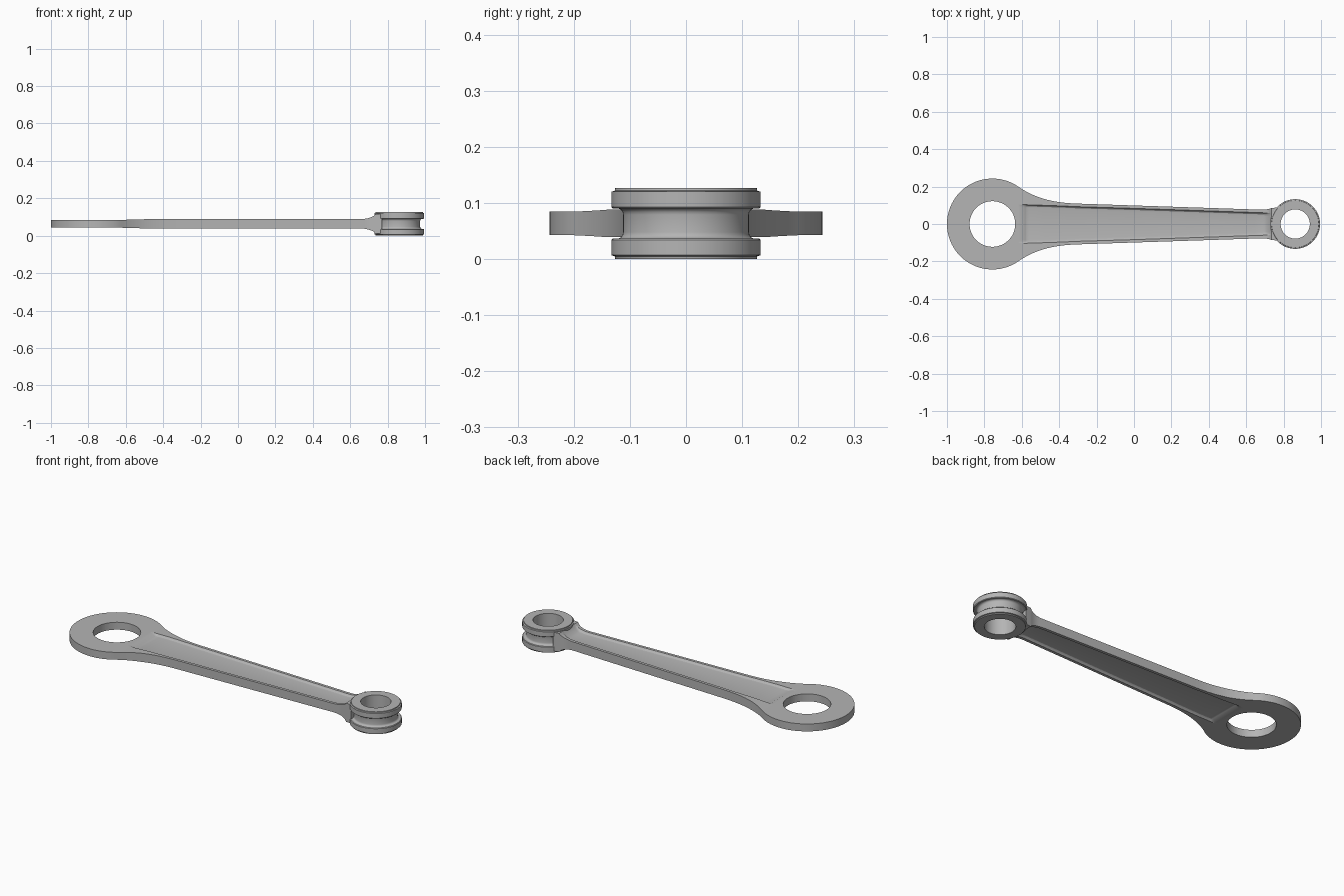
import bpy, bmesh
from math import sin, cos, pi, sqrt, radians

if "Cube" in bpy.data.objects:
    bpy.data.objects.remove(bpy.data.objects["Cube"])

MID = 0.0635                      # height of the symmetry plane
BIG_X, BIG_R, BIG_HOLE = -0.757, 0.243, 0.122
PIN_X, PIN_HOLE = 0.862, 0.078

steel = bpy.data.materials.new("light_grey_steel")
steel.use_nodes = True
GREY = (0.46, 0.46, 0.46, 1)
steel.diffuse_color = GREY
steel.node_tree.nodes["Principled BSDF"].inputs["Base Color"].default_value = GREY


def make_object(name, bm):
    bmesh.ops.recalc_face_normals(bm, faces=bm.faces)
    mesh = bpy.data.meshes.new(name)
    bm.to_mesh(mesh)
    bm.free()
    mesh.materials.append(steel)
    obj = bpy.data.objects.new(name, mesh)
    bpy.context.collection.objects.link(obj)
    return obj


def smooth(obj, angle):
    bpy.ops.object.select_all(action='DESELECT')
    obj.select_set(True)
    bpy.context.view_layer.objects.active = obj
    bpy.ops.object.shade_smooth_by_angle(angle=radians(angle))


def bridge(bm, rings, closed=False):
    count = len(rings[0])
    last = len(rings) if closed else len(rings) - 1
    for i in range(last):
        a, b = rings[i], rings[(i + 1) % len(rings)]
        for j in range(count):
            k = (j + 1) % count
            bm.faces.new((a[j], a[k], b[k], b[j]))


def ramp(x, x0, x1):
    return min(1, max(0, (x - x0) / (x1 - x0)))


def hermite(x, x0, x1, y0, y1, m0, m1):
    t, h = ramp(x, x0, x1), x1 - x0
    return ((2*t**3 - 3*t**2 + 1) * y0 + (t**3 - 2*t**2 + t) * h * m0
            + (3*t**2 - 2*t**3) * y1 + (t**3 - t**2) * h * m1)


def half_width(x):
    if x < -0.62:                 # round big end
        return sqrt(max(0, BIG_R**2 - (x - BIG_X)**2))
    if x < -0.3:                  # blend into the shank
        return hermite(x, -0.62, -0.3, 0.2, 0.109, -0.68, -0.033)
    return 0.109 - 0.033 * (x + 0.3) + 0.016 * ramp(x, 0.68, 0.75)**2


def half_height(x):
    flare = ramp(x, 0.645, 0.735)
    return 0.021 + 0.0035 * ramp(x, -0.62, -0.5) + 0.033 * (1 - sqrt(1 - flare**2 * 0.98))


def section(x):
    w, t = half_width(x), half_height(x)
    b = min(0.104 - 0.034 * (x + 0.6), 0.85 * w)
    d = 0.012 * ramp(x, -0.6, -0.575) * (1 - ramp(x, 0.70, 0.735))
    f = min(1, w / 0.06)
    side = [(w, t), (b, t), (b - 0.004*f, t - 0.55*d),
            (b - 0.009*f, t - 0.88*d), (b - 0.018*f, t - d)]
    top = side + [(-y, z) for y, z in reversed(side)]
    return top + [(y, -z) for y, z in reversed(top)]


# Big end and channelled shank, lofted along x
stations = [BIG_X - BIG_R * cos(radians(a)) for a in range(3, 123, 3)]
stations = [x for x in stations if x < -0.63]
stations += [-0.62 + 0.02 * i for i in range(17)] + [-0.575]
stations += [0.0, 0.3, 0.6] + [0.645 + 0.009 * i for i in range(11)] + [0.77]
bm = bmesh.new()
rings = [[bm.verts.new((x, y, MID + z)) for y, z in section(x)]
         for x in sorted(stations)]
bridge(bm, rings)
bm.faces.new(rings[0])
bm.faces.new(rings[-1])
shank = make_object("shank_and_big_end", bm)

# Bore through the big end
bm = bmesh.new()
bmesh.ops.create_cone(bm, cap_ends=True, segments=72, radius1=BIG_HOLE,
                      radius2=BIG_HOLE, depth=0.3)
bmesh.ops.translate(bm, verts=bm.verts, vec=(BIG_X, 0, MID))
cutter = make_object("bore_cutter", bm)
cut = shank.modifiers.new("bore", 'BOOLEAN')
cut.operation, cut.object, cut.solver = 'DIFFERENCE', cutter, 'EXACT'
bpy.context.view_layer.objects.active = shank
bpy.ops.object.modifier_apply(modifier=cut.name)
bpy.data.objects.remove(cutter)
smooth(shank, 25)

# Small end: grooved collar turned around its bore
half = [(PIN_HOLE, 0), (0.126, 0), (0.127, 0.005), (0.133, 0.007), (0.133, 0.034),
        (0.130, 0.037), (0.120, 0.037), (0.116, 0.039), (0.113, 0.043), (0.112, 0.048)]
profile = half + [(r, 2 * MID - z) for r, z in reversed(half)]
bm = bmesh.new()
STEPS = 72
rings = []
for i in range(STEPS):
    a = 2 * pi * i / STEPS
    rings.append([bm.verts.new((PIN_X + r * cos(a), r * sin(a), z)) for r, z in profile])
bridge(bm, rings, closed=True)
collar = make_object("small_end_collar", bm)
smooth(collar, 30)
